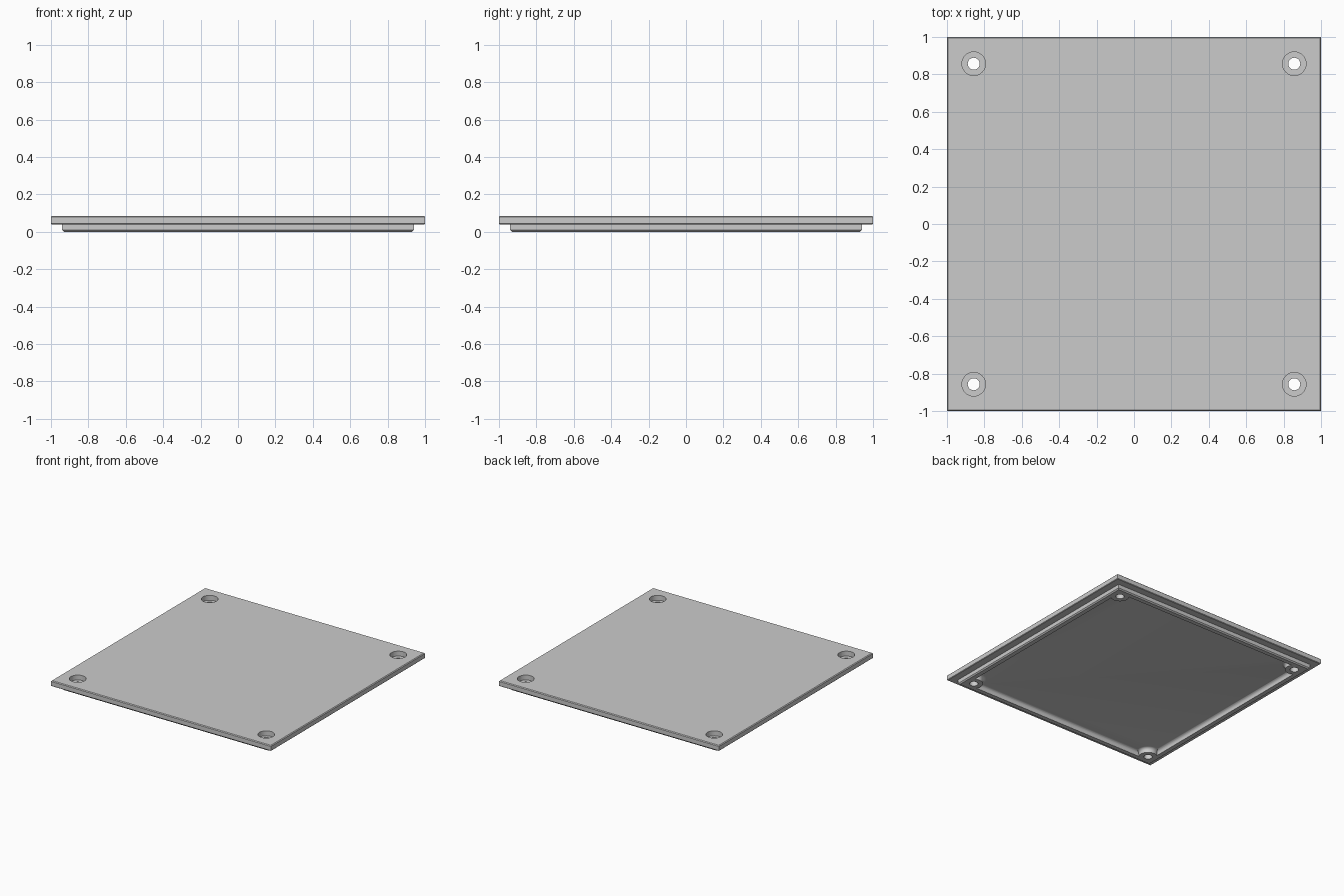
import bpy
import bmesh
from math import cos, sin, pi, radians

cube = bpy.data.objects.get("Cube")
if cube:
    bpy.data.objects.remove(cube, do_unlink=True)

grey = bpy.data.materials.new("light grey")
grey.use_nodes = True
COLOUR = (0.6, 0.6, 0.6, 1)
grey.diffuse_color = COLOUR
grey.node_tree.nodes["Principled BSDF"].inputs["Base Color"].default_value = COLOUR

HOLE = 0.857      # screw position along x and y
LIP = 0.94        # half width of the lower lip
INNER = 0.895     # half width of the pocket
FLOOR = 0.04      # height of the pocket ceiling and plate underside
FILLET = 0.025
TOP = 0.085


def fillet(start, direction):
    """Quarter arc from a vertical wall into the pocket ceiling."""
    return [(start + direction * FILLET * (1 - cos(a)), FLOOR - FILLET + FILLET * sin(a))
            for a in (i * pi / 12 for i in range(7))]


def ring_solid(name, profile, ring, centres=((0, 0),), limit=9):
    """Closed solid made from a profile of (size, z) swept round a unit ring."""
    bm = bmesh.new()
    for cx, cy in centres:
        loops = []
        for size, z in profile:
            loop = []
            for x, y in ring:
                px = max(-limit, min(limit, cx + x * size))
                py = max(-limit, min(limit, cy + y * size))
                loop.append(bm.verts.new((px, py, z)))
            loops.append(loop)
        n = len(ring)
        for a, b in zip(loops, loops[1:]):
            for i in range(n):
                j = (i + 1) % n
                bm.faces.new((a[i], a[j], b[j], b[i]))
        bm.faces.new(loops[0])
        bm.faces.new(loops[-1])
    bmesh.ops.recalc_face_normals(bm, faces=bm.faces)
    mesh = bpy.data.meshes.new(name)
    bm.to_mesh(mesh)
    bm.free()
    mesh.materials.append(grey)
    obj = bpy.data.objects.new(name, mesh)
    bpy.context.collection.objects.link(obj)
    return obj


def combine(target, other, operation):
    mod = target.modifiers.new(operation, "BOOLEAN")
    mod.object = other
    mod.operation = operation
    mod.solver = "EXACT"
    bpy.context.view_layer.objects.active = target
    bpy.ops.object.modifier_apply(modifier=mod.name)
    bpy.data.objects.remove(other, do_unlink=True)


square = [(-1, -1), (1, -1), (1, 1), (-1, 1)]
circle = [(cos(i * pi / 24), sin(i * pi / 24)) for i in range(48)]
corners = [(x * HOLE, y * HOLE) for x, y in square]

# Plate with softened edges, lower lip and filleted pocket
lid = ring_solid("lid", [
    (0.994, TOP), (1, TOP - 0.006), (1, FLOOR + 0.004), (0.996, FLOOR),
    (LIP, FLOOR), (LIP, 0.009), (LIP - 0.009, 0), (INNER, 0)]
    + fillet(INNER, -1), square)

# Corner bosses that flare into the pocket ceiling
bosses = ring_solid("bosses", [(0.07, 0)] + fillet(0.07, 1) + [(0.095, 0.06)],
                    circle, corners, LIP - 0.009)
combine(lid, bosses, "UNION")

# Counterbored screw holes
holes = ring_solid("hole_cutters", [(0.032, -0.1), (0.032, 0.045), (0.063, 0.045), (0.063, 0.2)],
                   circle, corners)
combine(lid, holes, "DIFFERENCE")

bpy.ops.object.select_all(action="DESELECT")
lid.select_set(True)
bpy.context.view_layer.objects.active = lid
bpy.ops.object.shade_smooth_by_angle(angle=radians(30))
